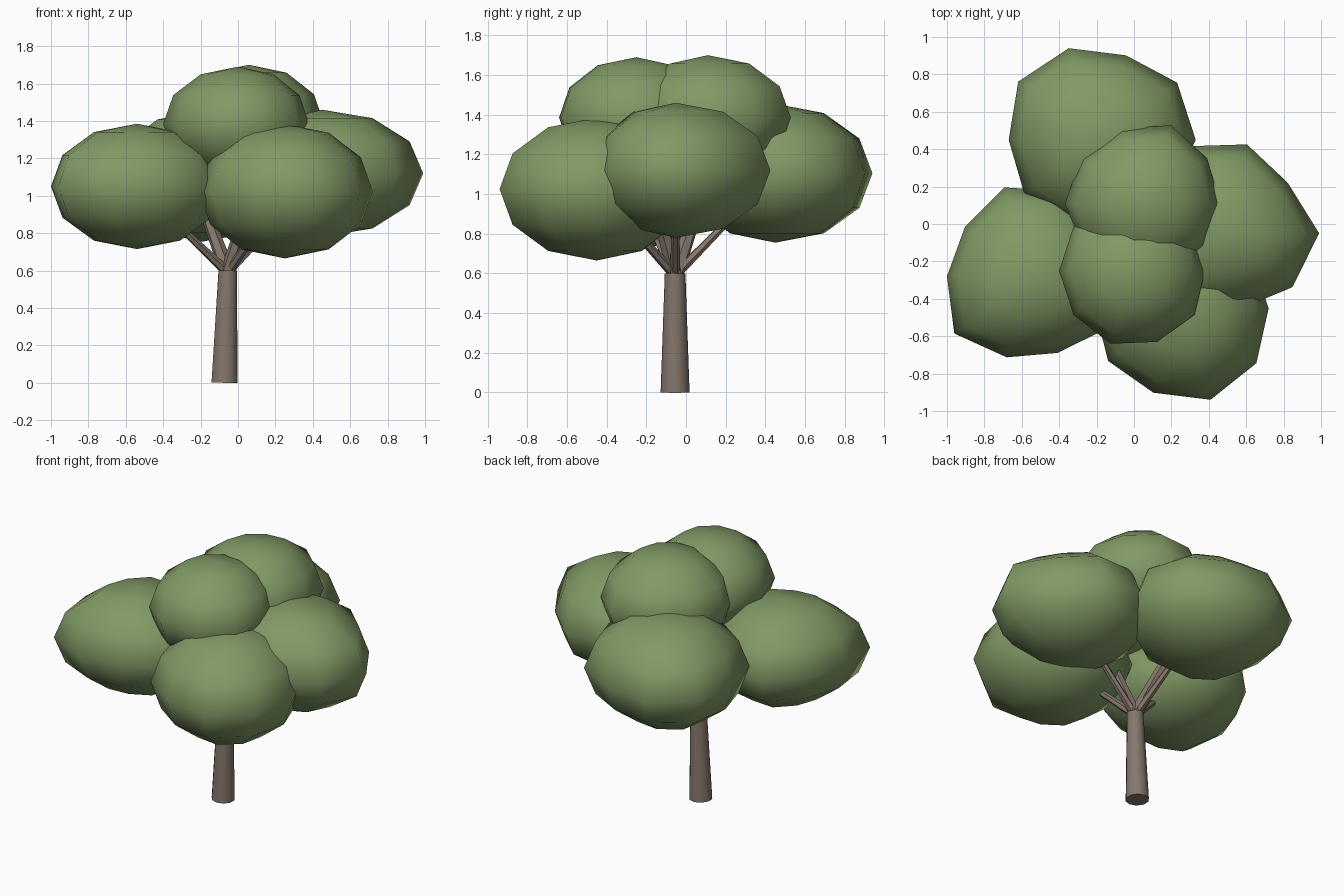
import bpy, bmesh, math
from mathutils import Vector

if "Cube" in bpy.data.objects:
    bpy.data.objects.remove(bpy.data.objects["Cube"])


def material(name, rgb):
    m = bpy.data.materials.new(name)
    m.diffuse_color = (*rgb, 1)
    m.use_nodes = True
    m.node_tree.nodes["Principled BSDF"].inputs["Base Color"].default_value = m.diffuse_color
    return m


LEAF = material("leaf green", (0.22, 0.32, 0.13))
BARK = material("bark brown", (0.235, 0.185, 0.15))


def finish(name, bm, mat, angle):
    bmesh.ops.recalc_face_normals(bm, faces=bm.faces)
    me = bpy.data.meshes.new(name)
    bm.to_mesh(me)
    bm.free()
    me.materials.append(mat)
    ob = bpy.data.objects.new(name, me)
    bpy.context.collection.objects.link(ob)
    bpy.context.view_layer.objects.active = ob
    ob.select_set(True)
    bpy.ops.object.shade_smooth_by_angle(angle=math.radians(angle))
    ob.select_set(False)


def limb(name, p0, p1, r0, r1, n):
    """Tapered closed cylinder between two points."""
    p0, p1 = Vector(p0), Vector(p1)
    q = (p1 - p0).to_track_quat('Z', 'Y')
    bm = bmesh.new()
    rings = [[bm.verts.new(p + q @ Vector((r * math.cos(a), r * math.sin(a), 0)))
              for a in (2 * math.pi * i / n for i in range(n))]
             for p, r in ((p0, r0), (p1, r1))]
    for i in range(n):
        j = (i + 1) % n
        bm.faces.new((rings[0][i], rings[0][j], rings[1][j], rings[1][i]))
    bm.faces.new(rings[0])
    bm.faces.new(rings[1])
    finish(name, bm, BARK, 50)


def clump(name, centre, height, radii):
    """Ten-sided leafy ball, six bands high, with a slightly uneven outline."""
    c, n = Vector(centre), len(radii)
    bm = bmesh.new()
    top = bm.verts.new(c + Vector((0, 0, height)))
    bottom = bm.verts.new(c - Vector((0, 0, height)))
    rings = []
    for k in range(1, 6):
        t = math.pi * k / 6
        rings.append([bm.verts.new(c + Vector((
            r * math.sin(t) * math.cos(2 * math.pi * i / n),
            r * math.sin(t) * math.sin(2 * math.pi * i / n),
            height * math.cos(t)))) for i, r in enumerate(radii)])
    for i in range(n):
        j = (i + 1) % n
        bm.faces.new((top, rings[0][i], rings[0][j]))
        bm.faces.new((bottom, rings[-1][j], rings[-1][i]))
        for a, b in zip(rings, rings[1:]):
            bm.faces.new((a[i], b[i], b[j], a[j]))
    finish(name, bm, LEAF, 60)


# Leaf clumps: centre, half height, outline radius every 36 degrees
CLUMPS = {
    "left": ((-0.54, -0.28, 1.05), 0.335,
             (.46, .46, .48, .50, .45, .46, .52, .455, .43, .48)),
    "front": ((0.25, -0.45, 1.025), 0.36,
              (.47, .46, .47, .48, .47, .46, .48, .475, .515, .50)),
    "right": ((0.45, -0.05, 1.12), 0.34,
              (.54, .46, .50, .49, .47, .46, .46, .45, .42, .49)),
    "back": ((-0.19, 0.45, 1.105), 0.35,
             (.52, .52, .475, .515, .53, .48, .49, .48, .47, .48)),
    "upper_front": ((0.0, -0.25, 1.385), 0.305,
                    (.38, .39, .39, .39, .40, .40, .40, .41, .40, .40)),
    "upper_back": ((0.06, 0.11, 1.385), 0.315,
                   (.40, .41, .44, .42, .42, .43, .41, .40, .40, .40)),
}
for part, args in CLUMPS.items():
    clump(part + "_leaf_clump", *args)

# Trunk
limb("trunk", (-0.072, -0.055, 0), (-0.055, -0.055, 0.6), 0.073, 0.052, 10)

# Thin outer branches run to the lower clumps
fork = (-0.055, -0.055, 0.59)
for part in ("left", "front", "right", "back"):
    limb(part + "_branch", fork, CLUMPS[part][0], 0.026, 0.012, 6)

# Thick inner branches
limb("inner_back_branch", fork, (-0.26, 0.13, 1.15), 0.042, 0.025, 6)
limb("inner_front_branch", fork, (0.12, -0.2, 1.15), 0.042, 0.025, 6)
